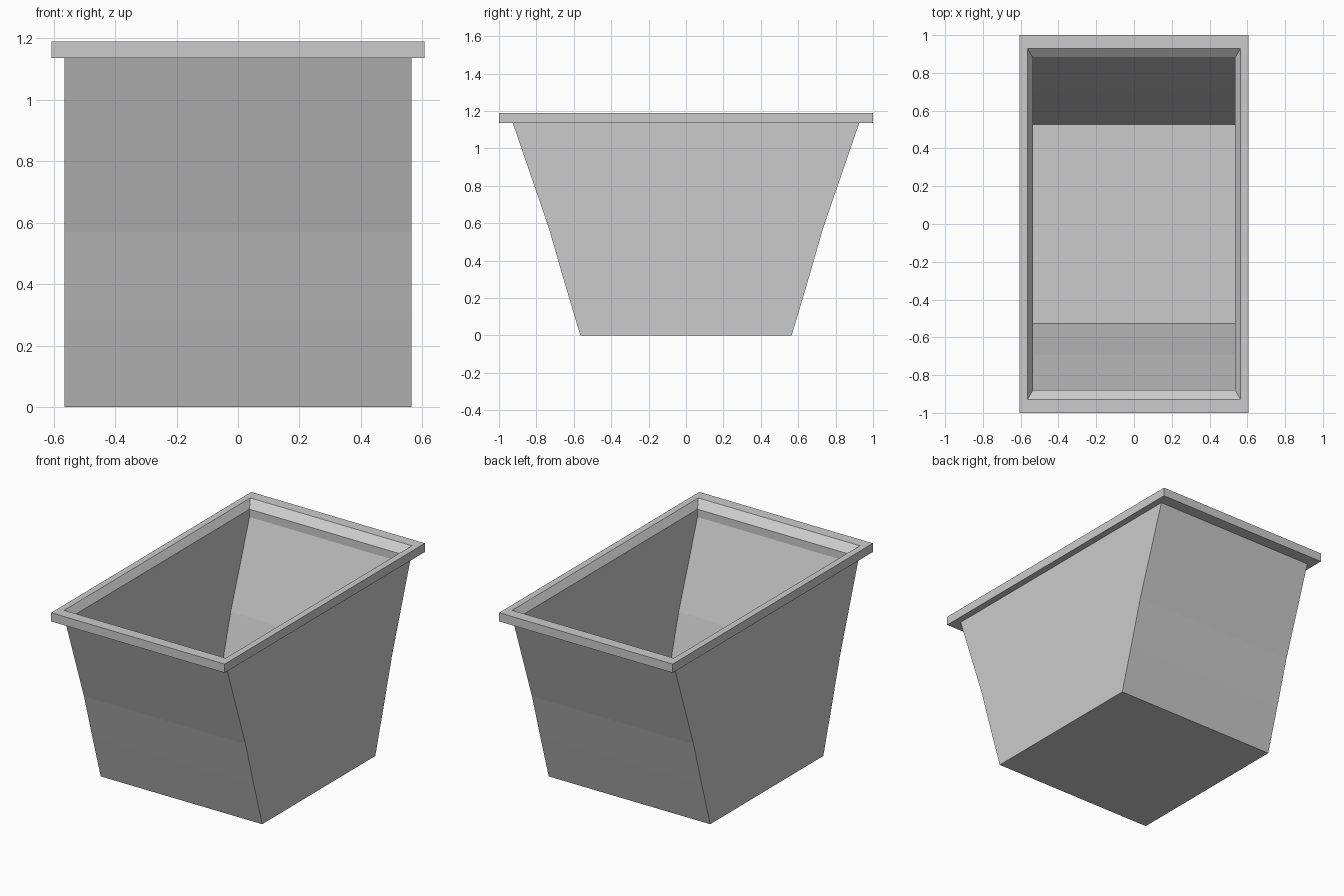
import bpy, bmesh

if "Cube" in bpy.data.objects:
    bpy.data.objects.remove(bpy.data.objects["Cube"])

# Section of the tub: half width x, half length y, height z,
# running up the outside, over the rim and down the inside
OUTSIDE = [(0.565, 0.565, 0.0), (0.565, 0.65, 0.285),
           (0.565, 0.732, 0.57), (0.565, 0.926, 1.135)]
RIM = [(0.607, 1.0, 1.135), (0.607, 1.0, 1.19),
       (0.565, 0.93, 1.19), (0.534, 0.878, 1.147)]
INSIDE = [(0.534, 0.878, 1.097), (0.534, 0.69, 0.57),
          (0.534, 0.61, 0.285), (0.534, 0.527, 0.03)]


def loft_rectangles(name, sections):
    """Join rectangular rings into a closed flat-faced shell."""
    bm = bmesh.new()
    rings = []
    for hx, hy, z in sections:
        corners = [(-hx, -hy), (hx, -hy), (hx, hy), (-hx, hy)]
        rings.append([bm.verts.new((x, y, z)) for x, y in corners])
    for low, high in zip(rings, rings[1:]):
        for i in range(4):
            j = (i + 1) % 4
            bm.faces.new((low[i], low[j], high[j], high[i]))
    bm.faces.new(rings[0][::-1])   # underside
    bm.faces.new(rings[-1])        # inner floor
    bmesh.ops.recalc_face_normals(bm, faces=bm.faces[:])
    mesh = bpy.data.meshes.new(name)
    bm.to_mesh(mesh)
    bm.free()
    obj = bpy.data.objects.new(name, mesh)
    bpy.context.collection.objects.link(obj)
    return obj


# Tapered tub with overhanging rim, one watertight shell
loft_rectangles("tapered_tub", OUTSIDE + RIM + INSIDE)
